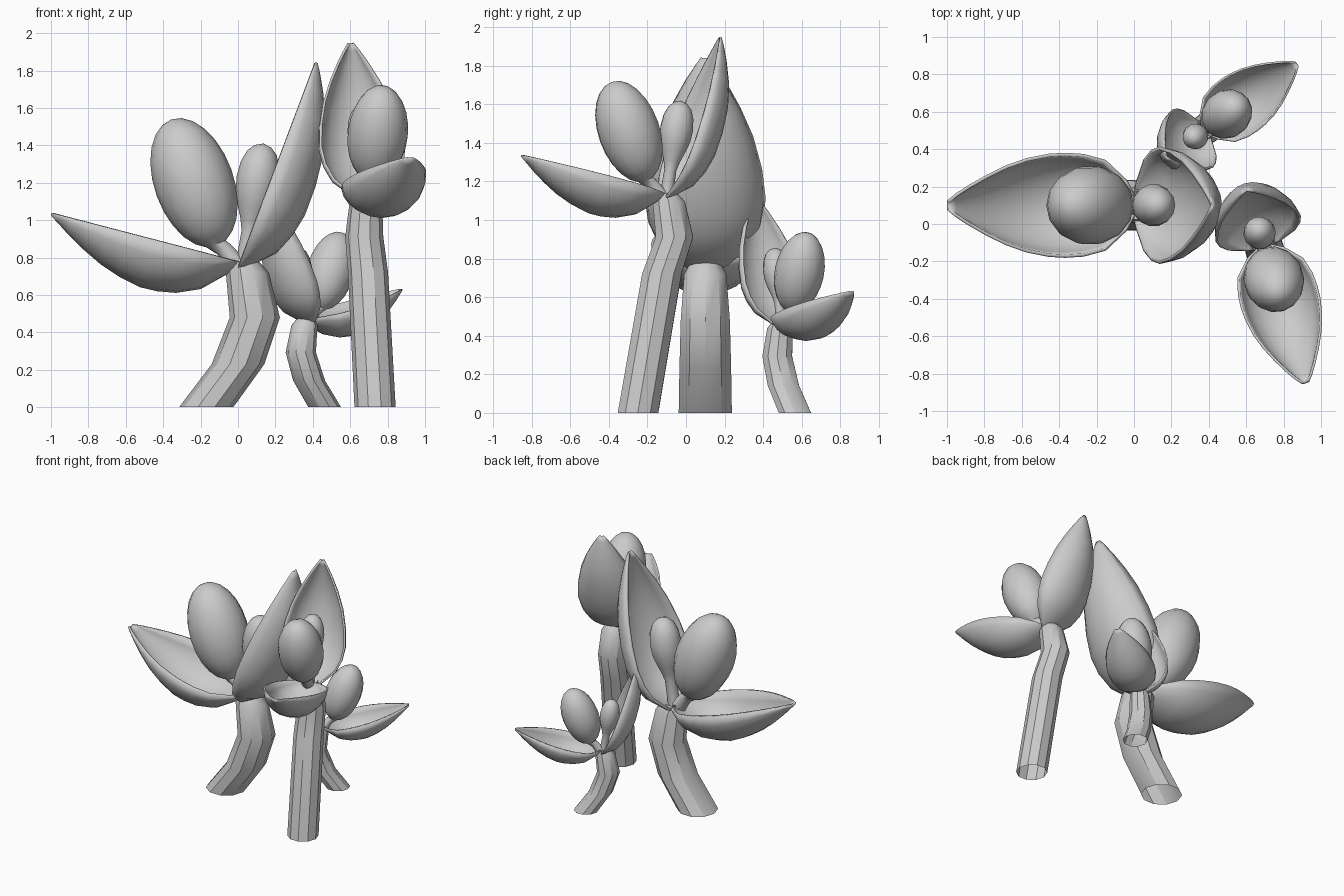
import bpy, bmesh, math
from mathutils import Vector

if "Cube" in bpy.data.objects:
    bpy.data.objects.remove(bpy.data.objects["Cube"])


def loft(name, rings, place, closed):
    """Skin a list of rings (lists of local points) into a smooth object."""
    bm = bmesh.new()
    vr = [[bm.verts.new(place(p)) for p in ring] for ring in rings]
    n = len(rings[0])
    for a, b in zip(vr, vr[1:]):
        for i in range(n if closed else n - 1):
            j = (i + 1) % n
            bm.faces.new((a[i], a[j], b[j], b[i]))
    bmesh.ops.remove_doubles(bm, verts=bm.verts, dist=0.0005)
    bmesh.ops.recalc_face_normals(bm, faces=bm.faces)
    me = bpy.data.meshes.new(name)
    bm.to_mesh(me)
    bm.free()
    me.shade_smooth()
    me.set_sharp_from_angle(angle=math.radians(32))
    ob = bpy.data.objects.new(name, me)
    bpy.context.collection.objects.link(ob)
    return ob


def tube_rings(path, sides):
    """Path entries: d, z, radius, tilt of the ring towards d."""
    out = []
    for d, z, r, t in path:
        ring = []
        for i in range(sides):
            a = 2 * math.pi * i / sides
            c = r * math.cos(a)
            ring.append((d + c * math.cos(t), r * math.sin(a), z - c * math.sin(t)))
        out.append(ring)
    return out


def petal_rings(start, axis, down, stations, n=10):
    """Boat-shaped petal; stations: length along axis, depth, half width."""
    out = []
    for u, v, w in stations:
        ring = []
        for i in range(n + 1):
            t = math.pi * i / n
            k = v * math.sin(t)
            ring.append((start[0] + u * axis[0] + k * down[0],
                         w * math.cos(t),
                         start[1] + u * axis[1] + k * down[1]))
        out.append(ring)
    return out


LOWER = [(0, .015, .05), (.045, .075, .13), (.16, .186, .235), (.28, .238, .266),
         (.38, .255, .272), (.47, .257, .267), (.59, .232, .244), (.704, .192, .205),
         (.81, .14, .155), (.91, .082, .1), (.98, .036, .056), (1.025, .008, .02)]
UPPER = [(-.03, .005, .03), (.03, .05, .12), (.145, .159, .238), (.26, .205, .288),
         (.385, .229, .305), (.55, .228, .286), (.729, .206, .24), (.886, .16, .175),
         (1.03, .09, .1), (1.12, .038, .045), (1.165, .008, .014)]


def plant(size, hub, angle, s):
    """One plant; d points towards the open lower petal, z is up from the hub."""
    ca, sa = math.cos(angle), math.sin(angle)
    h = Vector(hub)

    def place(p):
        d, w, z = p
        return h + s * Vector((d * ca - w * sa, d * sa + w * ca, z))

    # bent stem, open at the ground
    stem = [(.17, -hub[2] / s, .145, 0), (0, -.55, .141, 0),
            (-.09, -.30, .134, 0), (-.05, -.06, .115, 0), (-.03, 0, .08, 0)]
    loft(size + "_stem", tube_rings(stem, 10), place, True)

    # two thin petals
    for part, rings in (
            ("lower_petal", petal_rings((0, 0), (.968, .252), (.252, -.968), LOWER)),
            ("upper_petal", petal_rings((0, -.03), (-.352, .936), (-.936, -.352), UPPER))):
        ob = loft(size + "_" + part, rings, place, False)
        m = ob.modifiers.new("thickness", "SOLIDIFY")
        m.thickness, m.offset = .018 * s, 0

    # large egg-shaped bulb on a short stalk
    tilt = math.atan2(.34, .94)
    path = [(.01, -.02, .055, .6), (.07, .06, .045, .6)]
    for i in range(1, 13):
        a = math.pi * (i / 12)
        k = -.36 * math.cos(a)
        path.append((.235 + k * math.sin(tilt), .42 + k * math.cos(tilt),
                     .212 * math.sin(a), tilt))
    loft(size + "_large_bulb", tube_rings(path, 14), place, True)

    # small teardrop bulb
    drop = [(-.02, .045), (.16, .042), (.22, .058), (.29, .085), (.36, .106),
            (.44, .114), (.52, .104), (.58, .08), (.615, .045), (.63, 0)]
    path = [(-.035 - .16 * z, z, r, -.16) for z, r in drop]
    loft(size + "_small_bulb", tube_rings(path, 14), place, True)


plant("wide", (0, .1, .78), math.pi, 1)
plant("tall", (.695, -.125, 1.14), math.atan2(-.956, .293), .76)
plant("short", (.38, .505, .475), math.atan2(.58, .81), .605)
